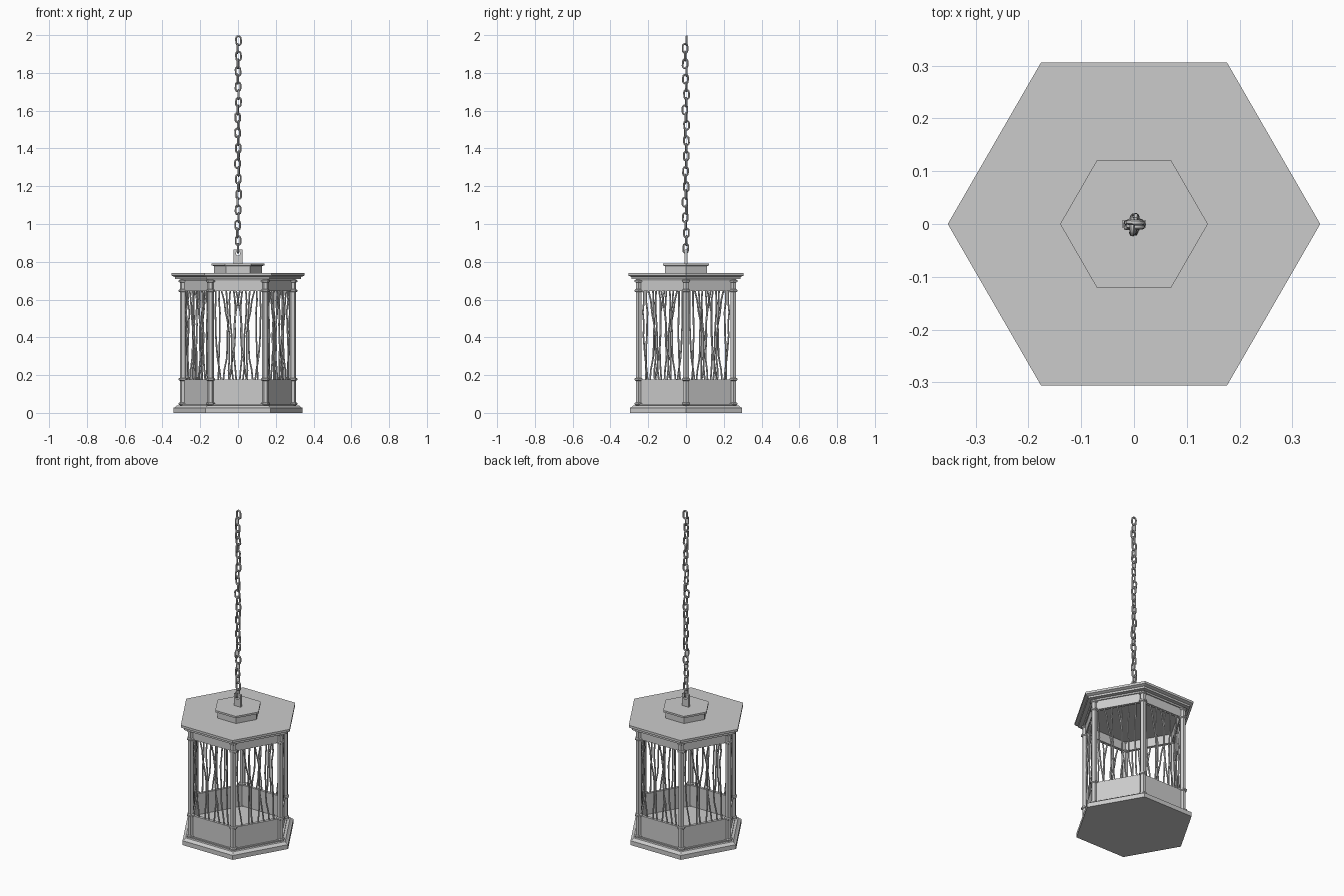
import bpy, bmesh, math, random
from math import sin, cos, pi
from mathutils import Vector, Matrix

if "Cube" in bpy.data.objects:
    bpy.data.objects.remove(bpy.data.objects["Cube"])

random.seed(7)
COS30 = cos(pi / 6)
POST_R = 0.29


def make_object(name, bm):
    bmesh.ops.recalc_face_normals(bm, faces=bm.faces)
    me = bpy.data.meshes.new(name)
    bm.to_mesh(me)
    bm.free()
    ob = bpy.data.objects.new(name, me)
    bpy.context.collection.objects.link(ob)
    return ob


def lathe(bm, profile, sides=6, center=(0, 0), closed=False):
    """Revolve (radius, z) points around a vertical axis; cap the ends if open."""
    rings = [[bm.verts.new((center[0] + r * cos(2 * pi * i / sides),
                            center[1] + r * sin(2 * pi * i / sides), z))
              for i in range(sides)] for r, z in profile]
    pairs = list(zip(rings, rings[1:]))
    if closed:
        pairs.append((rings[-1], rings[0]))
    for a, b in pairs:
        for i in range(sides):
            j = (i + 1) % sides
            bm.faces.new((a[i], a[j], b[j], b[i]))
    if not closed:
        bm.faces.new(rings[0])
        bm.faces.new(rings[-1])


def hexagon(name, profile, closed=False):
    bm = bmesh.new()
    lathe(bm, profile, closed=closed)
    return make_object(name, bm)


def wires(name, paths, radius, cyclic=False, res=1):
    """Round-wire mesh following each path."""
    cu = bpy.data.curves.new(name, 'CURVE')
    cu.dimensions = '3D'
    cu.bevel_depth = radius
    cu.bevel_resolution = res
    cu.use_fill_caps = not cyclic
    for path in paths:
        sp = cu.splines.new('POLY')
        sp.points.add(len(path) - 1)
        for p, co in zip(sp.points, path):
            p.co = (*co, 1)
        sp.use_cyclic_u = cyclic
    ob = bpy.data.objects.new(name, cu)
    bpy.context.collection.objects.link(ob)
    bpy.ops.object.select_all(action='DESELECT')
    ob.select_set(True)
    bpy.context.view_layer.objects.active = ob
    bpy.ops.object.convert(target='MESH')
    bpy.ops.object.shade_smooth_by_angle(angle=math.radians(50))


# stepped base and stepped roof
hexagon("base", [(0.342, 0), (0.342, 0.027), (0.334, 0.03), (0.322, 0.04), (0.305, 0.04), (0.305, 0.047)])
hexagon("roof", [(0.300, 0.700), (0.305, 0.708), (0.333, 0.708), (0.333, 0.720),
                 (0.345, 0.724), (0.353, 0.727), (0.353, 0.741)])
hexagon("roof_cap", [(0.127, 0.741), (0.127, 0.778), (0.140, 0.780), (0.140, 0.791)])

# hollow lower and upper wall bands
for name, z0, z1 in (("lower_panels", 0.045, 0.176), ("upper_panels", 0.645, 0.705)):
    hexagon(name, [(0.293, z0), (0.293, z1), (0.272, z1), (0.272, z0)], closed=True)

# corner posts with collars
bm = bmesh.new()
for k in range(6):
    c = (POST_R * cos(k * pi / 3), POST_R * sin(k * pi / 3))
    lathe(bm, [(0.017, 0.04), (0.017, 0.705)], center=c)
    for z in (0.048, 0.178, 0.647, 0.698):
        lathe(bm, [(0.017, z - 0.008), (0.024, z - 0.004), (0.024, z + 0.004), (0.017, z + 0.008)], center=c)
make_object("corner_posts", bm)

# irregular twig bars, one pattern repeated on all six sides
apothem = 0.283 * COS30
pattern = []
for i in range(7):
    x0 = -0.105 + 0.035 * i
    bow, lean = random.uniform(-0.025, 0.025), random.uniform(-0.02, 0.02)
    path = []
    for s in range(9):
        t = s / 8
        x = x0 + bow * sin(pi * t) + lean * (t - 0.5) * 2 + random.uniform(-0.004, 0.004)
        y = -apothem + random.uniform(-0.004, 0.004)
        path.append(Vector((max(-0.125, min(0.125, x)), y, 0.165 + 0.49 * t)))
    pattern.append(path)
wires("twig_bars", [[Matrix.Rotation(k * pi / 3, 3, 'Z') @ p for p in path]
                    for k in range(6) for path in pattern], 0.0045)

# hanging lug with a hole
bm = bmesh.new()
bmesh.ops.create_cube(bm, size=1, matrix=Matrix.Translation((0, 0, 0.826)) @ Matrix.Diagonal((0.046, 0.014, 0.078, 1)))
lug = make_object("hanging_lug", bm)
bm = bmesh.new()
bmesh.ops.create_cone(bm, cap_ends=True, segments=16, radius1=0.011, radius2=0.011, depth=0.1,
                      matrix=Matrix.Translation((0, 0, 0.843)) @ Matrix.Rotation(pi / 2, 4, 'X'))
cutter = make_object("lug_hole_cutter", bm)
cutter.hide_render = True
mod = lug.modifiers.new("hole", 'BOOLEAN')
mod.operation = 'DIFFERENCE'
mod.object = cutter
bpy.context.view_layer.objects.active = lug
bpy.ops.object.modifier_apply(modifier=mod.name)
bpy.data.objects.remove(cutter)

# chain of alternating links
links = []
half, bend = 0.0115, 0.0125
outline = [(bend * cos(a), 0, half + bend * sin(a)) for a in (pi * i / 6 for i in range(7))]
outline += [(-x, 0, -z) for x, _, z in outline]
for i in range(28):
    rot = Matrix.Rotation(random.uniform(-0.2, 0.2) + (i % 2) * pi / 2, 3, 'Z') @ \
        Matrix.Rotation(random.uniform(-0.07, 0.07), 3, 'Y')
    off = Vector((random.uniform(-0.004, 0.004), random.uniform(-0.006, 0.003), 1.9705 - i * 0.0407))
    links.append([rot @ Vector(p) + off for p in outline])
wires("chain", links, 0.0055, cyclic=True)
